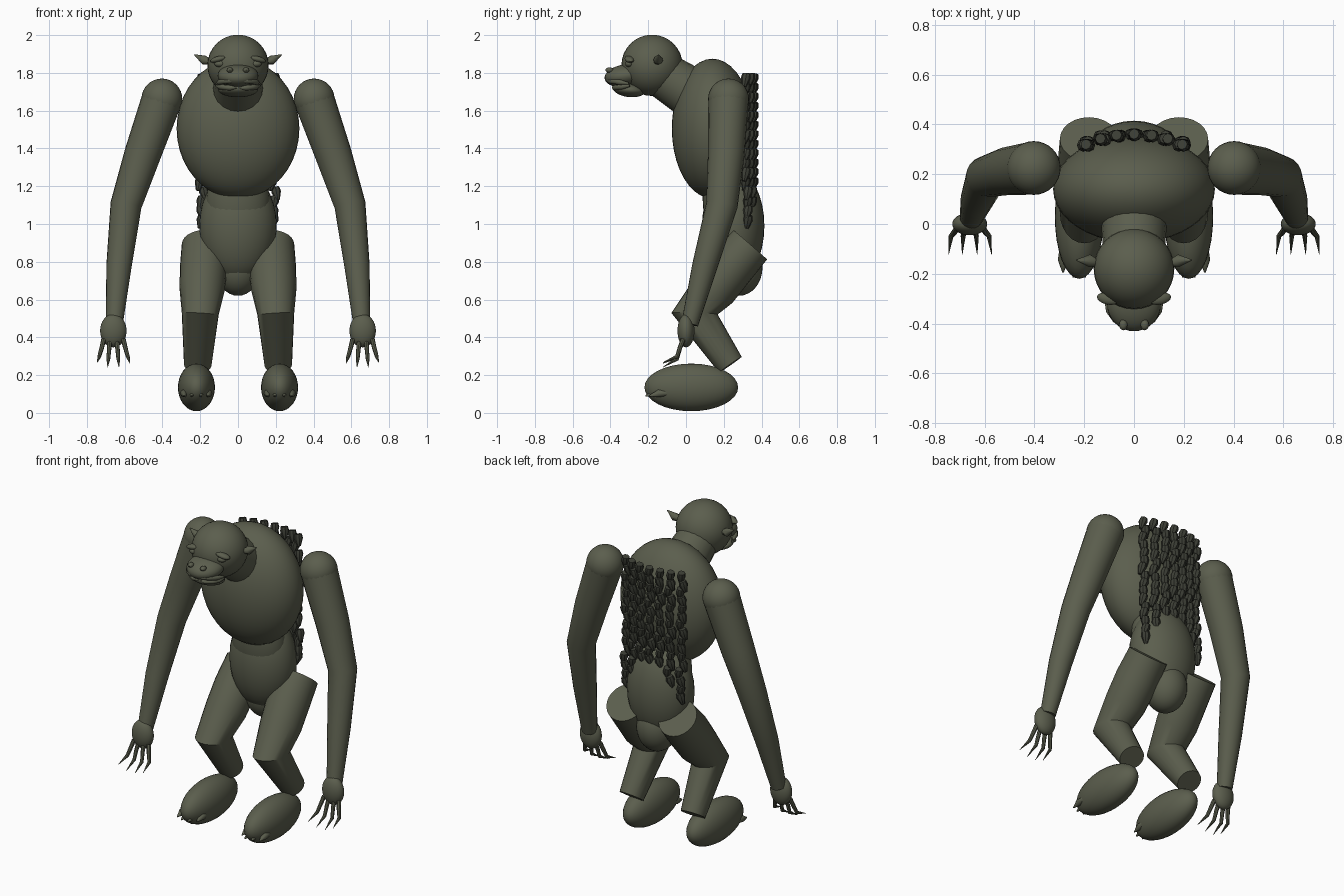
import bpy, bmesh, math
from mathutils import Vector, Matrix, Euler

if "Cube" in bpy.data.objects:
    bpy.data.objects.remove(bpy.data.objects["Cube"], do_unlink=True)


def material(name, rgb):
    m = bpy.data.materials.new(name)
    m.use_nodes = True
    m.diffuse_color = (*rgb, 1)
    m.node_tree.nodes["Principled BSDF"].inputs["Base Color"].default_value = (*rgb, 1)
    return m


SKIN = material("olive_skin", (0.105, 0.112, 0.075))
HAIR = material("dark_locks", (0.045, 0.048, 0.036))


def finish(name, bm, mat=SKIN, angle=40):
    bmesh.ops.recalc_face_normals(bm, faces=bm.faces)
    me = bpy.data.meshes.new(name)
    bm.to_mesh(me)
    bm.free()
    me.materials.append(mat)
    ob = bpy.data.objects.new(name, me)
    bpy.context.collection.objects.link(ob)
    bpy.ops.object.select_all(action="DESELECT")
    ob.select_set(True)
    bpy.context.view_layer.objects.active = ob
    bpy.ops.object.shade_smooth_by_angle(angle=math.radians(angle))
    return ob


def ellipsoid(name, loc, radii, rot=(0, 0, 0), seg=32):
    bm = bmesh.new()
    mat = Matrix.LocRotScale(Vector(loc), Euler([math.radians(a) for a in rot]), Vector(radii))
    bmesh.ops.create_uvsphere(bm, u_segments=seg, v_segments=seg // 2, radius=1, matrix=mat)
    return finish(name, bm)


def loft(bm, points, radii, sides=20):
    """Capped tube through points, with mitred rings at the bends."""
    pts = [Vector(p) for p in points]
    rings = []
    for i, p in enumerate(pts):
        a = (p - pts[i - 1]).normalized() if i else (pts[1] - p).normalized()
        b = (pts[i + 1] - p).normalized() if i < len(pts) - 1 else a
        t = (a + b).normalized()
        u = (Vector((1, 0, 0)) - t * t.x).normalized()
        v = t.cross(u)
        stretch = 1 / max(t.dot(a), 0.6)
        rings.append([bm.verts.new(p + radii[i] * (math.cos(k) * u + stretch * math.sin(k) * v))
                      for k in (math.tau * j / sides for j in range(sides))])
    for r, s in zip(rings, rings[1:]):
        for j in range(sides):
            k = (j + 1) % sides
            bm.faces.new((r[j], r[k], s[k], s[j]))
    bm.faces.new(rings[0])
    bm.faces.new(rings[-1])


def tube(name, points, radii, mat=SKIN, sides=20, angle=40):
    bm = bmesh.new()
    loft(bm, points, radii, sides)
    return finish(name, bm, mat, angle)


# Trunk
ellipsoid("torso", (0, 0.14, 1.505), (0.325, 0.215, 0.37), seg=40)
ellipsoid("belly", (0, 0.215, 1.1), (0.17, 0.125, 0.27), (6, 0, 0))
ellipsoid("pelvis", (0, 0.25, 0.99), (0.205, 0.165, 0.3))
ellipsoid("rump", (0, 0.28, 0.77), (0.12, 0.125, 0.15))
tube("neck", [(0, -0.14, 1.8), (0, 0.08, 1.66)], [0.12, 0.14])

# Head and face
ellipsoid("head", (0, -0.18, 1.84), (0.162, 0.162, 0.162))
ellipsoid("muzzle", (0, -0.32, 1.785), (0.108, 0.112, 0.06), (8, 0, 0))
ellipsoid("lower_jaw", (0, -0.3, 1.71), (0.105, 0.085, 0.038), (-6, 0, 0))
for name, z, lift, reach in (("upper_lip", 1.75, -0.02, 0.415), ("lower_lip", 1.71, 0.015, 0.385)):
    arc = [math.radians(a) for a in range(-80, 81, 20)]
    tube(name, [(0.115 * math.sin(a), -0.28 - (reach - 0.28) * math.cos(a),
                 z + lift * (1 - math.cos(a)) + 0.01) for a in arc],
         [0.006] + [0.014] * (len(arc) - 2) + [0.006], sides=10)

for side, s in (("left", 1), ("right", -1)):
    ellipsoid(side + "_brow", (s * 0.105, -0.3, 1.872), (0.046, 0.024, 0.016), (0, s * 14, s * 12), 16)
    ellipsoid(side + "_eye", (s * 0.095, -0.3, 1.848), (0.03, 0.022, 0.018), seg=16)
    ellipsoid(side + "_nostril", (s * 0.043, -0.405, 1.815), (0.017, 0.022, 0.014), seg=12)
    tube(side + "_ear", [(s * 0.14, -0.16, 1.855), (s * 0.18, -0.147, 1.868), (s * 0.232, -0.145, 1.897)],
         [0.012, 0.025, 0.002], sides=10)

    # Arm, hand and clawed fingers
    ellipsoid(side + "_shoulder", (s * 0.403, 0.225, 1.662), (0.108, 0.108, 0.108))
    tube(side + "_arm", [(s * 0.403, 0.225, 1.66), (s * 0.505, 0.213, 1.37), (s * 0.593, 0.19, 1.1),
                         (s * 0.63, 0.1, 0.78), (s * 0.655, 0.02, 0.47)],
         [0.107, 0.097, 0.083, 0.067, 0.045])
    ellipsoid(side + "_hand", (s * 0.66, 0, 0.435), (0.07, 0.045, 0.088))
    bm = bmesh.new()
    for spread, drop in ((-0.088, 0), (-0.03, -0.02), (0.03, -0.02), (0.085, 0.005)):
        x = 0.66
        loft(bm, [(s * (x + 0.6 * spread), -0.015, 0.39), (s * (x + 0.72 * spread), -0.032, 0.345),
                  (s * (x + 0.88 * spread), -0.048, 0.295 + drop / 2),
                  (s * (x + spread), -0.122, 0.262 + drop)], [0.013, 0.012, 0.01, 0.001], 8)
    finish(side + "_fingers", bm)

    # Bent leg with flat hip and ankle ends, foot and toe claws
    tube(side + "_leg", [(s * 0.18, 0.34, 0.89), (s * 0.182, 0.24, 0.775), (s * 0.19, 0.15, 0.655),
                         (s * 0.2, 0.045, 0.525), (s * 0.213, 0.235, 0.255)],
         [0.118, 0.125, 0.12, 0.098, 0.073], sides=24)
    ellipsoid(side + "_foot", (s * 0.22, 0.028, 0.135), (0.098, 0.248, 0.126))
    bm = bmesh.new()
    for dx, tip in ((-0.063, -0.185), (-0.023, -0.215), (0.023, -0.215), (0.065, -0.195)):
        x = s * (0.22 + dx)
        loft(bm, [(x, tip + 0.1, 0.105), (x, tip + 0.05, 0.103), (x, tip, 0.09)], [0.014, 0.021, 0.003], 10)
    finish(side + "_toe_claws", bm)

# Seven hanging locks made of overlapping tapered links
PITCH = 0.05
for i in range(-3, 4):
    bm = bmesh.new()
    x = i * 0.064
    outer = abs(i) / 3
    y = 0.362 - 0.042 * outer ** 2
    count = 12 + round(4 * outer ** 2)
    for k in range(count):
        z = 1.795 - k * PITCH
        sway = 0.008 * math.sin(k * 1.9 + i)
        p = Vector((x + sway, y + (0.012 if z < 1.2 else 0), z))
        lean = Vector((0.014 * (-1) ** k, -0.012, -0.068))
        loft(bm, [p, p + lean * 0.35, p + lean], [0.021, 0.026, 0.011], 8)
    finish("hanging_lock_%d" % (i + 4), bm, HAIR, 30)
